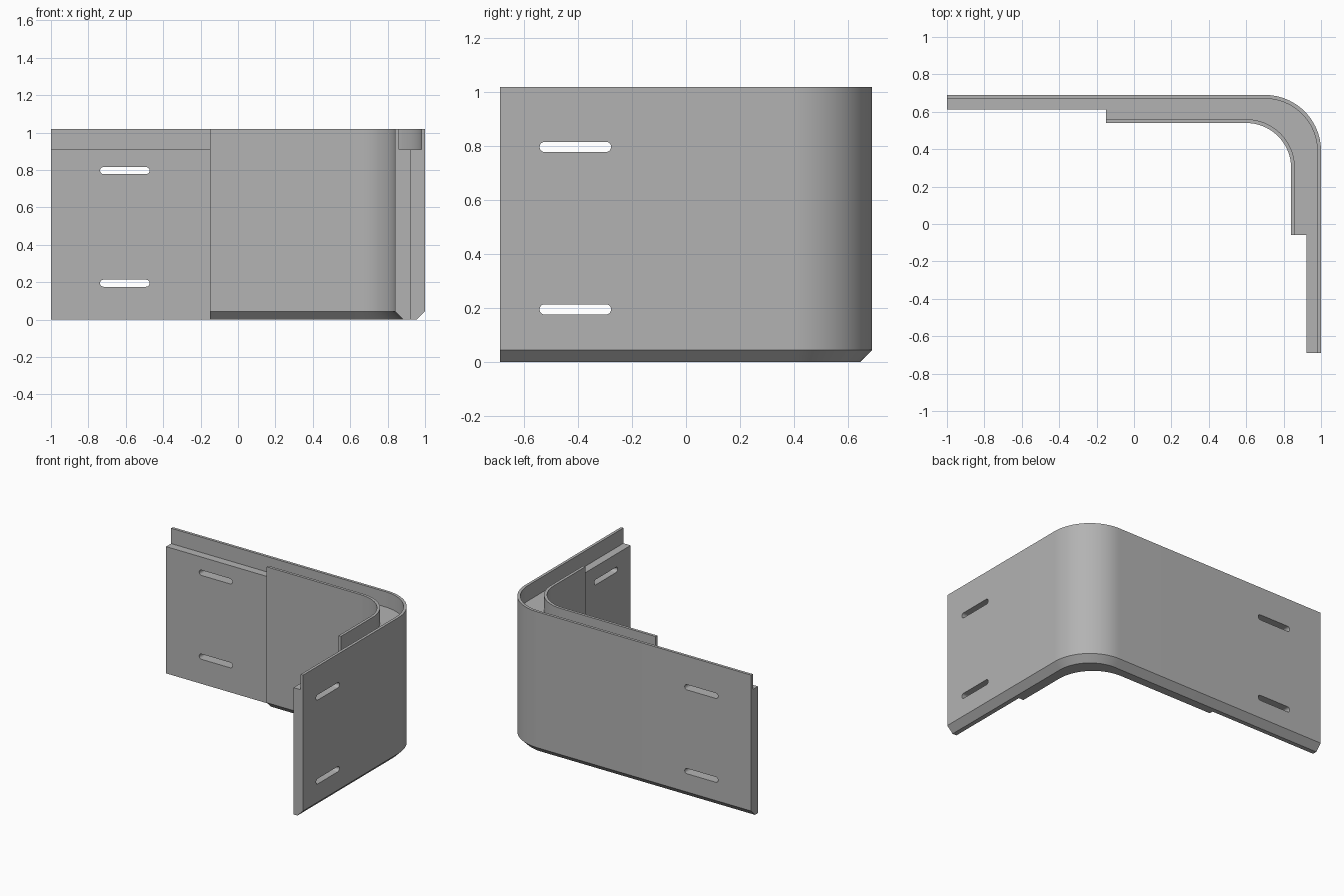
import bpy
import bmesh
from math import cos, sin, pi
from mathutils import Vector

cube = bpy.data.objects.get("Cube")
if cube:
    bpy.data.objects.remove(cube, do_unlink=True)

HEIGHT, FLOOR = 1.02, 0.91        # rim and groove floor
THIN, WALL, BEVEL = 0.077, 0.02, 0.045
OUTER = (0.70, 0.39, 0.30, -1)    # bend centre x, y, radius, inward sign
INNER = (0.60, 0.30, 0.24, 1)
STEPS = 24

grey = bpy.data.materials.new("plain_grey")
grey.use_nodes = True
grey.diffuse_color = (0.45, 0.45, 0.45, 1)
grey.node_tree.nodes["Principled BSDF"].inputs["Base Color"].default_value = (0.45, 0.45, 0.45, 1)

# Cross-section, as (bend, depth from that face, height)
profile = {
    "foot": (OUTER, BEVEL, 0), "skirt": (OUTER, 0, BEVEL),
    "rim": (OUTER, 0, HEIGHT), "lip": (OUTER, WALL, HEIGHT),
    "groove": (OUTER, WALL, FLOOR), "mid_top": (OUTER, THIN, FLOOR),
    "in_groove": (INNER, WALL, FLOOR), "in_lip": (INNER, WALL, HEIGHT),
    "in_rim": (INNER, 0, HEIGHT), "in_skirt": (INNER, 0, BEVEL),
    "in_foot": (INNER, BEVEL, 0), "mid_foot": (OUTER, THIN, 0),
}
thick = list(profile)
pad = [n for n in thick if n.startswith("in_")]
thin = [n for n in thick if n not in pad]

# Stations along the guard: straight run, quarter bend, straight run
stations = [("x", -1), ("x", -0.15)]
stations += [("bend", pi / 2 * (1 - i / STEPS)) for i in range(STEPS + 1)]
stations += [("y", -0.06), ("y", -0.69)]


def place(name, station):
    (cx, cy, radius, sign), depth, z = profile[name]
    r = radius + sign * depth
    kind, t = station
    if kind == "x":
        return Vector((t, cy + r, z))
    if kind == "y":
        return Vector((cx + r, t, z))
    return Vector((cx + r * cos(t), cy + r * sin(t), z))


def finish(bm, name):
    bmesh.ops.recalc_face_normals(bm, faces=bm.faces)
    mesh = bpy.data.meshes.new(name)
    bm.to_mesh(mesh)
    bm.free()
    obj = bpy.data.objects.new(name, mesh)
    bpy.context.collection.objects.link(obj)
    mesh.materials.append(grey)
    return obj


# Corner guard: thin end flanges with a thicker, grooved bend between them
bm = bmesh.new()
last = len(stations) - 1
rings = []
for i, s in enumerate(stations):
    names = thin if i in (0, last) else thick
    rings.append({n: bm.verts.new(place(n, s)) for n in names})
for i in range(last):
    a, b = rings[i], rings[i + 1]
    names = thin if i in (0, last - 1) else thick
    for n, m in zip(names, names[1:] + names[:1]):
        bm.faces.new((a[n], a[m], b[m], b[n]))
for end in (0, last):
    bm.faces.new([rings[end][n] for n in thin])
for step in (1, last - 1):
    bm.faces.new([rings[step][n] for n in ["mid_top"] + pad + ["mid_foot"]])
guard = finish(bm, "corner_guard")


# Rounded slots through both flanges
def slot(name, centre, along, through, length=0.265, width=0.038):
    r = width / 2
    half = length / 2 - r
    bm = bmesh.new()
    verts = []
    for side in (1, -1):
        for k in range(11):
            a = -pi / 2 + pi * k / 10
            u, v = side * (half + r * cos(a)), side * r * sin(a)
            verts.append(bm.verts.new(centre + along * u + Vector((0, 0, v)) - through * 0.15))
    face = bm.faces.new(verts)
    out = bmesh.ops.extrude_face_region(bm, geom=[face])
    moved = [g for g in out["geom"] if isinstance(g, bmesh.types.BMVert)]
    bmesh.ops.translate(bm, verts=moved, vec=through * 0.3)
    return finish(bm, name)


X, Y = Vector((1, 0, 0)), Vector((0, 1, 0))
cutters = []
for z in (0.195, 0.797):
    cutters.append(slot("left_run_slot", Vector((-0.605, 0.65, z)), X, Y))
    cutters.append(slot("right_run_slot", Vector((0.96, -0.41, z)), Y, X))

bpy.context.view_layer.objects.active = guard
for cutter in cutters:
    cutter.hide_render = True
    mod = guard.modifiers.new("slot", "BOOLEAN")
    mod.operation = "DIFFERENCE"
    mod.solver = "EXACT"
    mod.object = cutter
    bpy.ops.object.modifier_apply(modifier=mod.name)
    bpy.data.objects.remove(cutter, do_unlink=True)

bpy.ops.object.select_all(action="DESELECT")
guard.select_set(True)
bpy.ops.object.shade_smooth_by_angle(angle=pi / 6)
